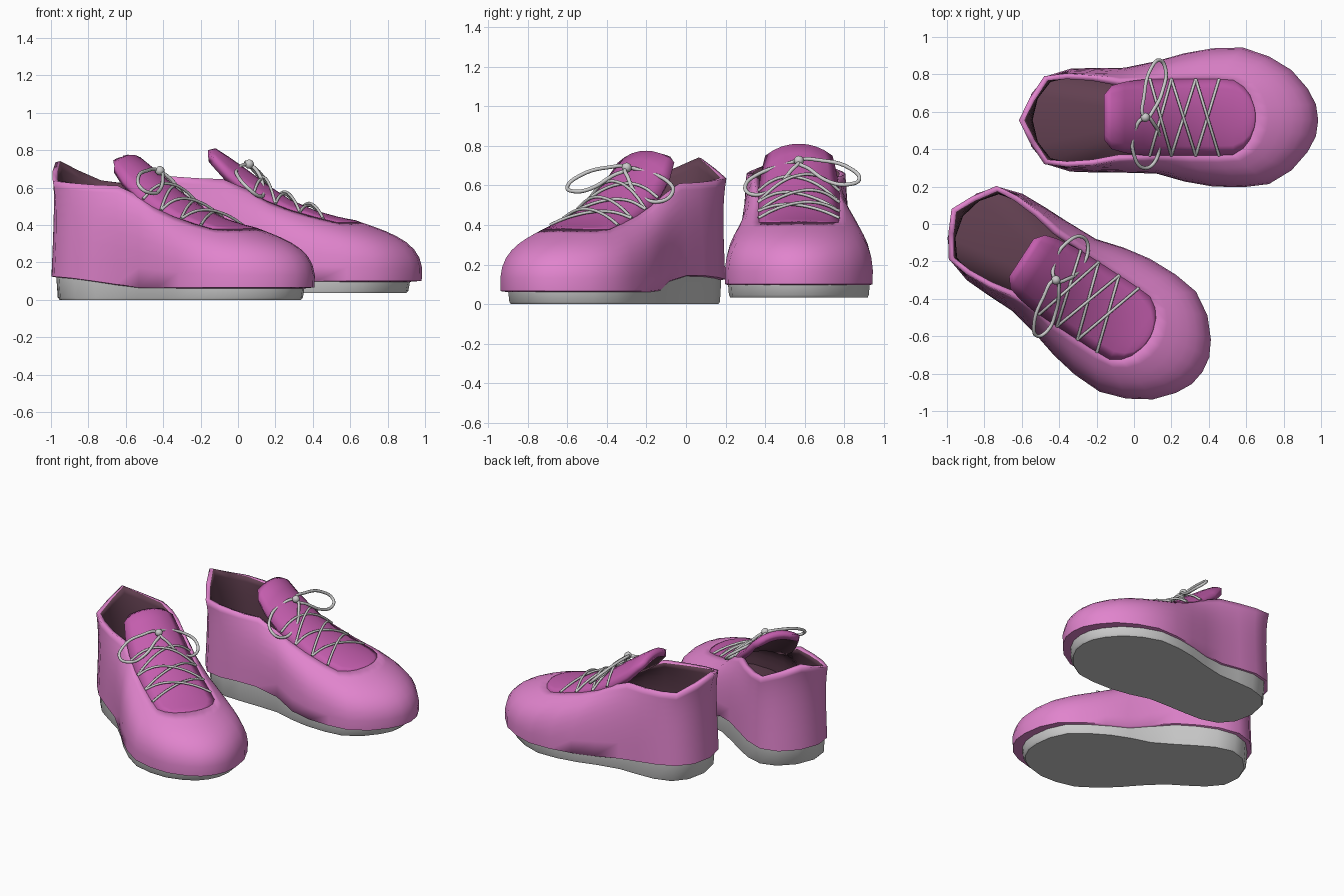
import bpy, math
from mathutils import Vector, Matrix

if "Cube" in bpy.data.objects:
    bpy.data.objects.remove(bpy.data.objects["Cube"])


def material(name, rgb):
    m = bpy.data.materials.new(name)
    m.diffuse_color = (*rgb, 1)
    m.use_nodes = True
    m.node_tree.nodes["Principled BSDF"].inputs["Base Color"].default_value = m.diffuse_color
    return m


PINK = material("pink", (0.75, 0.23, 0.61))
DARK_PINK = material("dark_pink", (0.55, 0.11, 0.42))
LINING = material("dark_lining", (0.12, 0.05, 0.08))

# Half outlines heel -> toe: base of the upper (x, y), and opening/throat edge (x, y, z)
BASE = [(-.58, 0), (-.55, .14), (-.47, .235), (-.34, .275), (-.2, .28), (-.05, .28),
        (.12, .30), (.27, .342), (.42, .368), (.58, .372), (.72, .34), (.84, .267),
        (.925, .17), (.97, .085), (.982, 0)]
EDGE = [(-.615, 0, .735), (-.56, .115, .685), (-.48, .235, .635), (-.36, .25, .625),
        (-.22, .24, .615), (-.08, .212, .61), (.05, .205, .555), (.15, .205, .495),
        (.28, .205, .445), (.42, .205, .405), (.53, .2, .378), (.585, .165, .377),
        (.62, .12, .378), (.642, .06, .38), (.65, 0, .382)]
# Tongue rows: x, half width, centre z, edge z
TONGUE = [(.65, .02, .382, .381), (.642, .06, .386, .38), (.62, .12, .392, .378),
          (.585, .165, .398, .377), (.53, .2, .41, .378),
          (.42, .205, .44, .405), (.28, .205, .50, .445), (.15, .205, .585, .495),
          (.05, .203, .66, .555), (-.05, .19, .73, .635), (-.12, .17, .775, .715),
          (-.16, .12, .765, .745)]
LOOPS = [[(.06, 0, .685), (0, -.08, .665), (0, -.2, .625), (.05, -.27, .565), (.11, -.24, .52),
          (.135, -.12, .55), (.11, -.04, .64)],
         [(.06, 0, .685), (.055, .12, .69), (.09, .26, .65), (.14, .305, .595), (.17, .25, .57),
          (.155, .15, .585), (.11, .05, .65)]]


def full(half):
    """Close a half outline into a loop: +y side, then -y side."""
    pts = [Vector((*p, 0)[:3]) for p in half]
    return pts + [Vector((p.x, -p.y, p.z)) for p in pts[-2:0:-1]]


def shift(p):
    """Foot asymmetry: heel and toe sit slightly to the inner side."""
    return Vector((p.x, p.y - (.015 if p.x < .1 or p.x > .7 else 0), p.z))


def sole_top(p):
    """Sole height: thick heel, with a longer arch on the inner (-y) side."""
    def step(a, b):
        t = min(1, max(0, (p.x - a) / (b - a)))
        return t * t * (3 - 2 * t)
    inner = .118 + .022 * step(-.55, -.15) - .08 * step(-.02, .34)
    outer = .118 - .058 * step(-.5, .2)
    w = min(1, max(0, .5 - p.y / .3))
    return inner * w + outer * (1 - w)


def inset(p, z, s):
    return Vector((.18 + (p.x - .18) * (s - .02) - .015, p.y * s, z))


def tongue_z(x, y):
    for a, b in zip(TONGUE, TONGUE[1:]):
        if b[0] <= x <= a[0]:
            t = (a[0] - x) / (a[0] - b[0])
            hw, zc, ze = (a[i] + (b[i] - a[i]) * t for i in (1, 2, 3))
            return zc - (zc - ze) * min(1, abs(y) / hw) ** 2.2
    return .38


def make_mesh(name, verts, faces, side, matrix, mats=(), angle=40):
    me = bpy.data.meshes.new(name)
    me.from_pydata([(v[0], v[1] * side, v[2]) for v in verts], [],
                   [f if side > 0 else f[::-1] for f in faces])
    ob = bpy.data.objects.new(name, me)
    bpy.context.collection.objects.link(ob)
    me.transform(matrix)
    for m in mats:
        me.materials.append(m)
    bpy.ops.object.select_all(action='DESELECT')
    ob.select_set(True)
    bpy.context.view_layer.objects.active = ob
    bpy.ops.object.shade_smooth_by_angle(angle=math.radians(angle))
    return ob


def thicken(ob, t):
    s = ob.modifiers.new("thickness", 'SOLIDIFY')
    s.thickness, s.offset = t, -1
    s.material_offset, s.material_offset_rim = 1, 0


def bridge(rings, n):
    return [(r * n + i, r * n + (i + 1) % n, (r + 1) * n + (i + 1) % n, (r + 1) * n + i)[::-1]
            for r in range(rings - 1) for i in range(n)]


def tube(name, pts, side, matrix, radius, cyclic=False):
    cu = bpy.data.curves.new(name, 'CURVE')
    cu.dimensions = '3D'
    cu.bevel_depth, cu.bevel_resolution, cu.resolution_u = radius, 2, 5
    cu.use_fill_caps = True
    sp = cu.splines.new('BEZIER')
    sp.bezier_points.add(len(pts) - 1)
    for bp, p in zip(sp.bezier_points, pts):
        bp.co = matrix @ Vector((p[0], p[1] * side, p[2]))
        bp.handle_left_type = bp.handle_right_type = 'AUTO'
    sp.use_cyclic_u = cyclic
    bpy.context.collection.objects.link(bpy.data.objects.new(name, cu))


def build_shoe(tag, side, matrix):
    base = [shift(p) for p in full(BASE)]
    edge = [Vector((p.x, p.y - (.015 if p.x < .1 else 0), p.z)) for p in full(EDGE)]
    n = len(base)

    # Sole: flat bottom, small bevel, top following the arch
    verts = [inset(p, 0, .935) for p in base] + [inset(p, .012, .95) for p in base]
    verts += [inset(p, sole_top(p) + .008, .962) for p in base]
    faces = bridge(3, n) + [tuple(range(n))]
    verts.append(Vector((.15, 0, .08)))
    faces += [(2 * n + i, 2 * n + (i + 1) % n, 3 * n)[::-1] for i in range(n)]
    make_mesh("sole_" + tag, verts, faces, side, matrix)

    # Upper: curved wall from the base outline to the opening and throat
    rings = [[inset(p, sole_top(p), .95) for p in base]]
    steps = 8
    for k in range(steps + 1):
        t = k / steps
        ring = []
        for p, e in zip(base, edge):
            b = Vector((p.x, p.y, sole_top(p) + .006))
            h = e.z - b.z
            out = b - e
            out.z = 0
            c1 = b + out * .1 + Vector((0, 0, h * .62))
            c2 = e + out * .56 - Vector((0, 0, h * .2))
            if p.x < -.1:  # slight waist around the heel
                pull = Vector((-.1 - p.x, -p.y, 0)) * .035
                c1 += pull
                c2 += pull
            ring.append(b * (1 - t) ** 3 + c1 * 3 * t * (1 - t) ** 2
                        + c2 * 3 * t * t * (1 - t) + e * t ** 3)
        rings.append(ring)
    verts = [v for r in rings for v in r] + [Vector((.15, 0, .09))]
    faces = bridge(len(rings), n)
    faces += [(i, (i + 1) % n, len(verts) - 1) for i in range(n)]
    ob = make_mesh("upper_" + tag, verts, faces, side, matrix, (PINK, LINING), 60)
    thicken(ob, .03)

    # Tongue: arched padded strip filling the throat
    cols = 9
    verts, faces = [], []
    for x, hw, zc, ze in TONGUE:
        for c in range(cols):
            s = -1 + 2 * c / (cols - 1)
            verts.append((x, s * hw, zc - (zc - ze) * abs(s) ** 2.2))
    for r in range(len(TONGUE) - 1):
        for c in range(cols - 1):
            a = r * cols + c
            faces.append((a, a + 1, a + cols + 1, a + cols))
    ob = make_mesh("tongue_" + tag, verts, faces, side, matrix, (DARK_PINK, LINING), 50)
    thicken(ob, .045)

    # Crossed laces
    rows = [.085, .2, .33, .455]
    for i, (a, b) in enumerate(zip(rows, rows[1:])):
        for w in (1, -1):
            pts = []
            for k in range(7):
                t = k / 6
                x, y = a + (b - a) * t, w * .205 * (1 - 2 * t)
                lift = .004 + (.022 if w > 0 else .01) * math.sin(math.pi * t)
                pts.append((x, y, tongue_z(x, y) + lift))
            tube(f"lace_{tag}_{i}_{'a' if w > 0 else 'b'}", pts, side, matrix, .008)

    # Bow loops and knot
    for i, loop in enumerate(LOOPS):
        tube(f"bow_loop_{tag}_{i}", loop, side, matrix, .01, True)
    bpy.ops.mesh.primitive_uv_sphere_add(segments=12, ring_count=8, radius=.025,
                                         location=matrix @ Vector((.06, 0, .69)))
    bpy.context.object.name = "knot_" + tag
    bpy.ops.object.shade_smooth()


build_shoe("left", 1, Matrix.Translation((0, .57, .035)))
build_shoe("right", -1, Matrix.Translation((-.468, -.267, 0)) @ Matrix.Rotation(math.radians(-33), 4, 'Z'))
